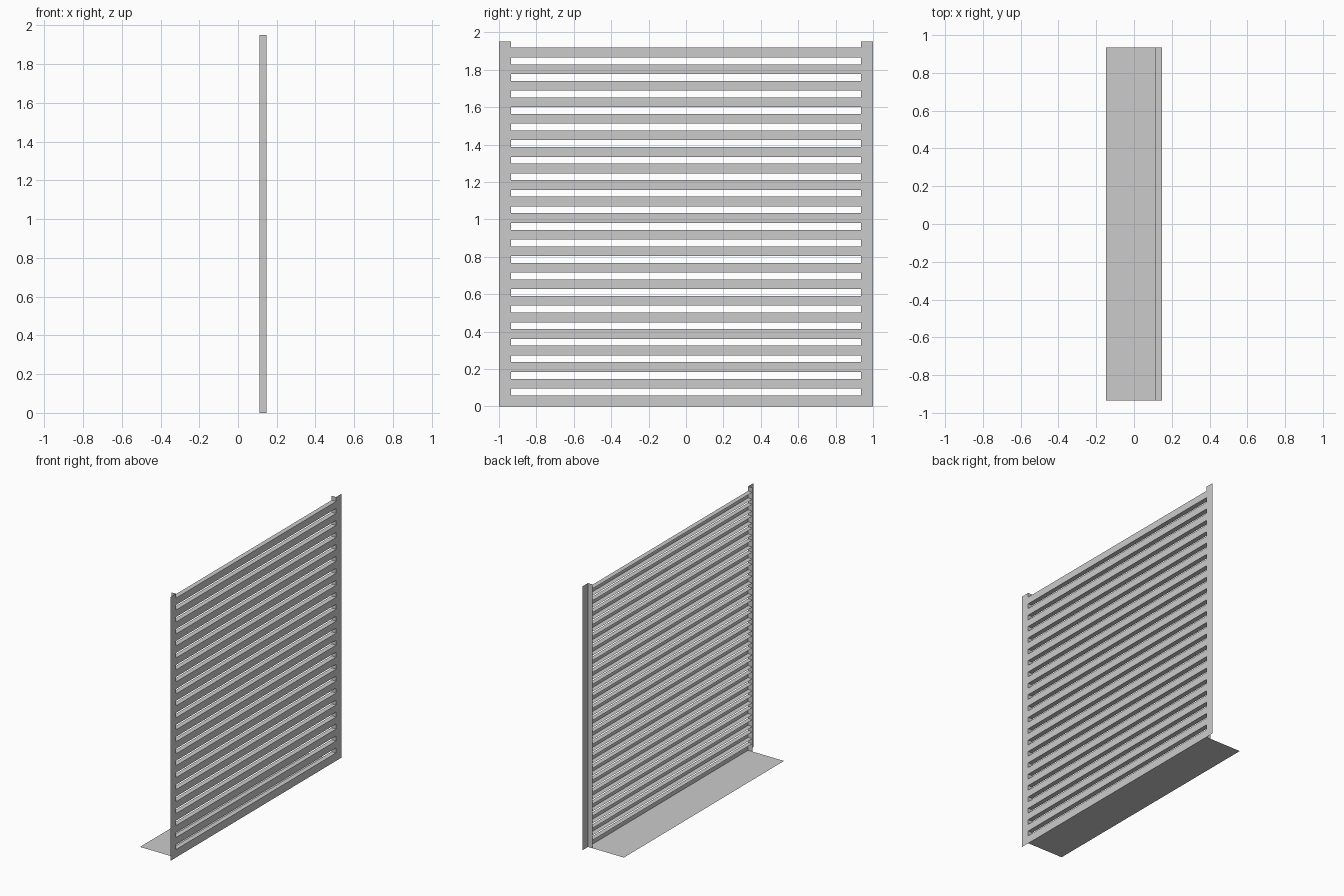
import bpy

cube = bpy.data.objects.get("Cube")
if cube:
    bpy.data.objects.remove(cube, do_unlink=True)

GREY = (0.6, 0.6, 0.6, 1.0)
metal = bpy.data.materials.new("grey_sheet_metal")
metal.use_nodes = True
metal.diffuse_color = GREY
metal.node_tree.nodes["Principled BSDF"].inputs["Base Color"].default_value = GREY

FRONT, BACK = 0.147, 0.111      # depth of the folded frame and slats
INNER, OUTER = 0.935, 1.0       # half widths of opening and frame
HEIGHT = 1.95
PITCH, SLAT_LOW, SLAT_HIGH = 0.0885, 0.007, 0.059
SLATS = 22


def folded_sheet(name, start, end):
    """Join two matching open profiles with a strip of flat faces."""
    n = len(start)
    faces = [(i, i + 1, n + i + 1, n + i) for i in range(n - 1)]
    mesh = bpy.data.meshes.new(name)
    mesh.from_pydata(start + end, [], faces)
    mesh.materials.append(metal)
    obj = bpy.data.objects.new(name, mesh)
    bpy.context.collection.objects.link(obj)
    return obj


# Angle-section posts: front flange plus a web turned towards the back
for side, sign in (("left", 1), ("right", -1)):
    profile = [(FRONT, sign * OUTER), (FRONT, sign * INNER), (BACK, sign * INNER)]
    folded_sheet(side + "_post" if sign > 0 else "right_post",
                 [(x, y, 0) for x, y in profile],
                 [(x, y, HEIGHT) for x, y in profile])

# Channel-section slats, open at the back
for i in range(SLATS):
    low = i * PITCH + SLAT_LOW if i else 0
    high = i * PITCH + SLAT_HIGH
    profile = [(BACK, low), (FRONT, low), (FRONT, high), (BACK, high)]
    folded_sheet(f"slat_{i + 1}",
                 [(x, -INNER, z) for x, z in profile],
                 [(x, INNER, z) for x, z in profile])

# Flat sill sheet reaching out behind the slats
folded_sheet("sill",
             [(-FRONT, -INNER, 0), (BACK, -INNER, 0)],
             [(-FRONT, INNER, 0), (BACK, INNER, 0)])
